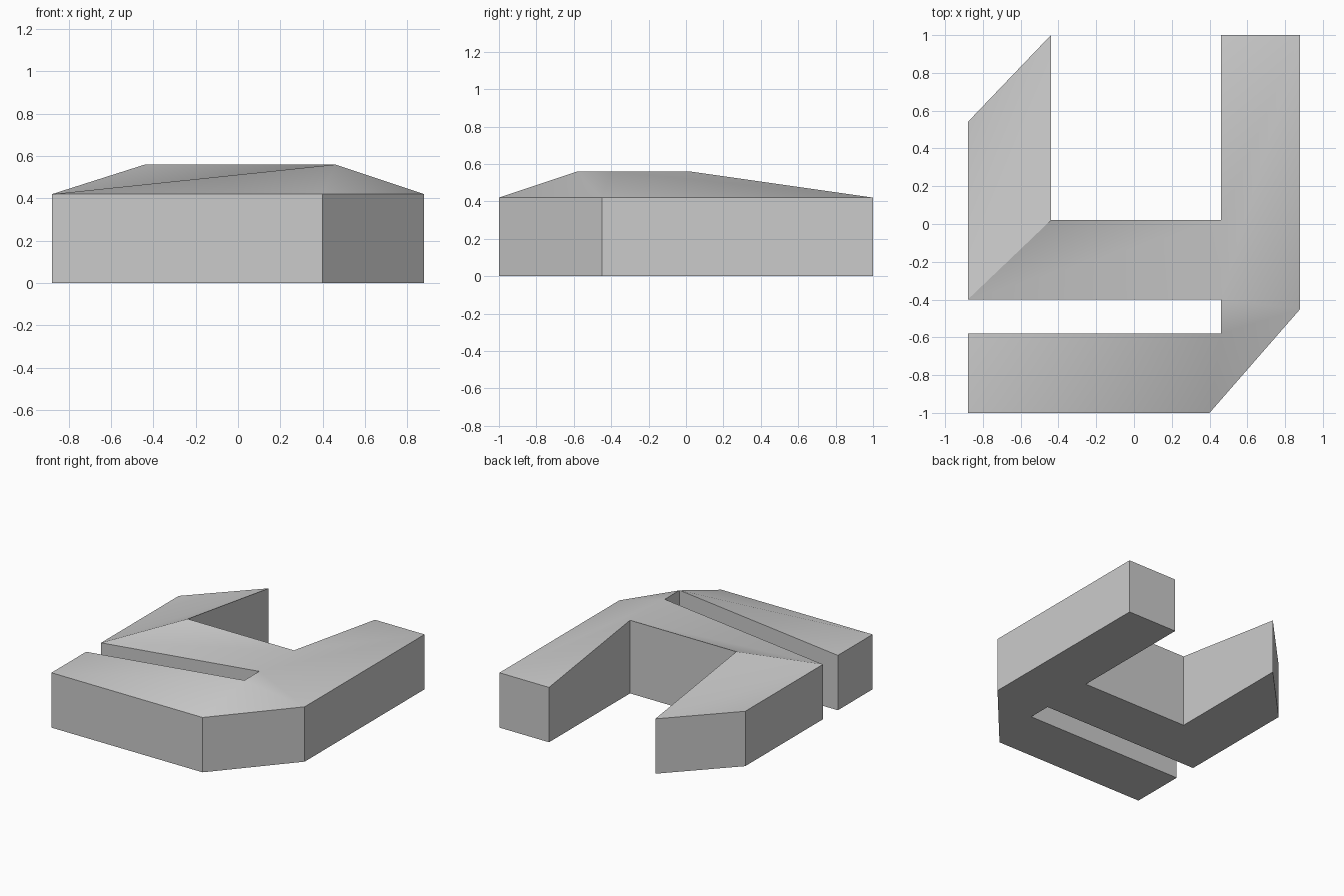
import bpy, bmesh, math

cube = bpy.data.objects.get("Cube")
if cube:
    bpy.data.objects.remove(cube, do_unlink=True)

EAVE, RIDGE = 0.42, 0.56

# Footprint, anticlockwise from the front corner; True marks the raised inner corners
footprint = [
    (-0.88, -1.0, False), (0.40, -1.0, False), (0.88, -0.45, False),
    (0.88, 1.0, False), (0.46, 1.0, False), (0.46, 0.02, True),
    (-0.44, 0.02, True), (-0.44, 1.0, False), (-0.88, 0.54, False),
    (-0.88, -0.40, False), (0.46, -0.40, True), (0.46, -0.58, True),
    (-0.88, -0.58, False),
]

# Sloping roof facets: front wing, chamfer, long arm, middle, short arm
roof_facets = [
    (0, 1, 11), (0, 11, 12), (1, 2, 11), (11, 2, 10),
    (10, 2, 3), (10, 3, 5), (5, 3, 4),
    (9, 10, 5), (9, 5, 6), (9, 6, 7), (9, 7, 8),
]


def make_material(name, color):
    mat = bpy.data.materials.new(name)
    mat.use_nodes = True
    mat.diffuse_color = color
    for node in mat.node_tree.nodes:
        if node.type == 'BSDF_PRINCIPLED':
            node.inputs["Base Color"].default_value = color
    return mat


bm = bmesh.new()
base = [bm.verts.new((x, y, 0)) for x, y, _ in footprint]
top = [bm.verts.new((x, y, RIDGE if high else EAVE)) for x, y, high in footprint]

# Walls
count = len(base)
for i in range(count):
    j = (i + 1) % count
    bm.faces.new((base[i], base[j], top[j], top[i]))

# Roof and underside
for facet in roof_facets:
    bm.faces.new([top[i] for i in facet])
bm.faces.new(base[::-1])
bm.normal_update()

mesh = bpy.data.meshes.new("building_block")
bm.to_mesh(mesh)
bm.free()
block = bpy.data.objects.new("building_block", mesh)
bpy.context.collection.objects.link(block)
mesh.materials.append(make_material("light_grey", (0.6, 0.6, 0.6, 1)))

# Soft roof slopes with crisp walls
bpy.ops.object.select_all(action='DESELECT')
block.select_set(True)
bpy.context.view_layer.objects.active = block
bpy.ops.object.shade_smooth_by_angle(angle=math.radians(30))
